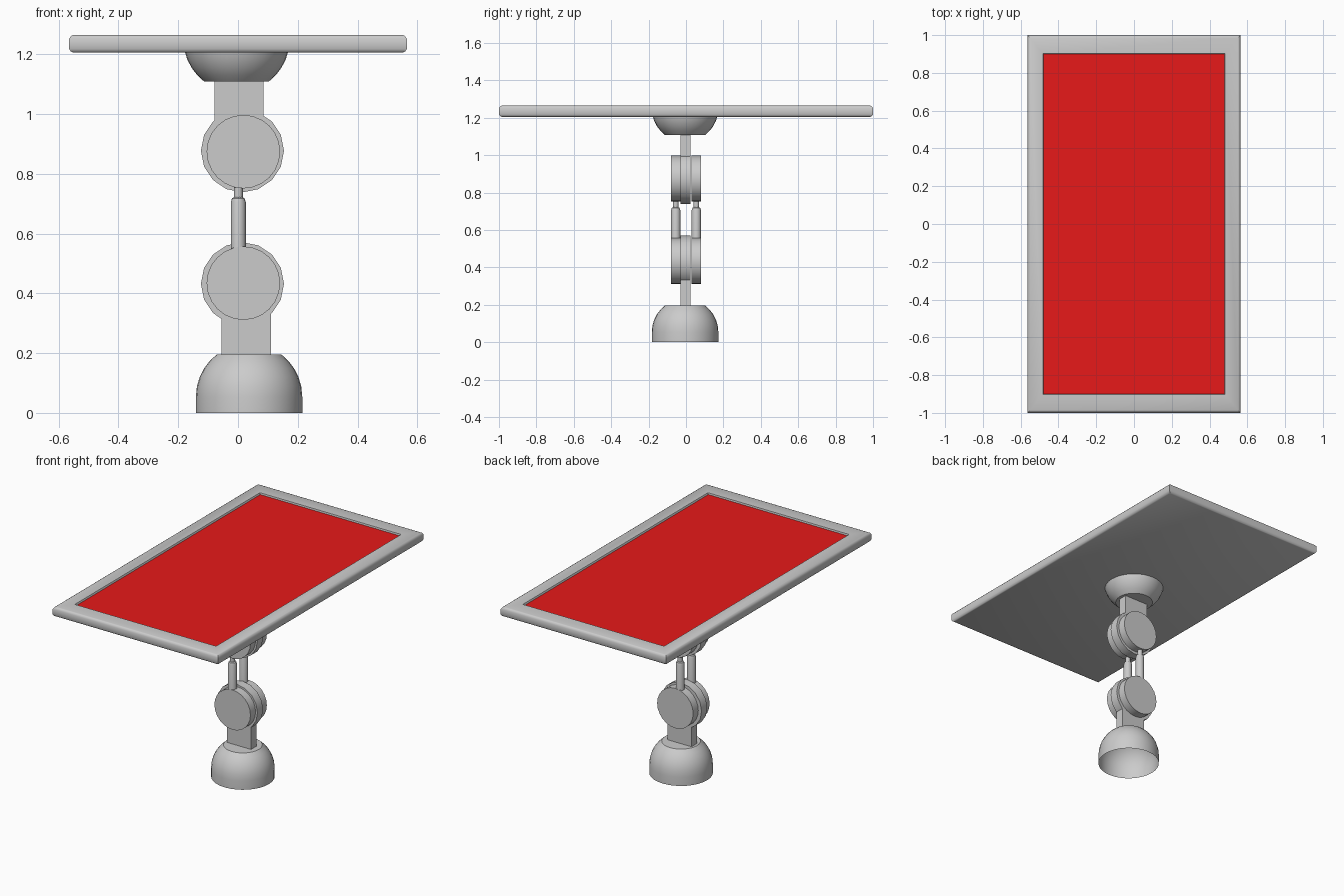
import bpy, bmesh, math

if "Cube" in bpy.data.objects:
    bpy.data.objects.remove(bpy.data.objects["Cube"])


def make(name, bm, color=None):
    bmesh.ops.recalc_face_normals(bm, faces=bm.faces)
    me = bpy.data.meshes.new(name)
    bm.to_mesh(me)
    bm.free()
    ob = bpy.data.objects.new(name, me)
    bpy.context.collection.objects.link(ob)
    bpy.ops.object.select_all(action='DESELECT')
    ob.select_set(True)
    bpy.context.view_layer.objects.active = ob
    bpy.ops.object.shade_smooth_by_angle(angle=math.radians(35))
    if color:
        mat = bpy.data.materials.new(name)
        mat.diffuse_color = color
        mat.use_nodes = True
        mat.node_tree.nodes["Principled BSDF"].inputs["Base Color"].default_value = mat.diffuse_color
        me.materials.append(mat)
    return ob


def loft(name, rings, caps=(True, True), color=None):
    """Skin a list of closed point rings, with optional end caps."""
    bm = bmesh.new()
    vs = [[bm.verts.new(p) for p in r] for r in rings]
    n = len(vs[0])
    for a, b in zip(vs, vs[1:]):
        for i in range(n):
            j = (i + 1) % n
            bm.faces.new((a[i], a[j], b[j], b[i]))
    if caps[0]:
        bm.faces.new(vs[0][::-1])
    if caps[1]:
        bm.faces.new(vs[-1])
    return make(name, bm, color)


def circle(cx, cy, r, z, n):
    return [(cx + r * math.cos(math.tau * i / n), cy + r * math.sin(math.tau * i / n), z)
            for i in range(n)]


def rect(hx, hy, z):
    return [(-hx, -hy, z), (hx, -hy, z), (hx, hy, z), (-hx, hy, z)]


def turned(name, cx, cy, profile, n, caps=(True, True)):
    return loft(name, [circle(cx, cy, r, z, n) for r, z in profile], caps)


def disc(name, cx, cz, r, y0, y1, n):
    """Joint disc with its axis along y."""
    return loft(name, [[(x, y, z) for x, z, _ in circle(cx, cz, r, 0, n)] for y in (y0, y1)])


def plate(name, x0, x1, y0, y1, z0, z1):
    return loft(name, [[(x0, y0, z), (x1, y0, z), (x1, y1, z), (x0, y1, z)] for z in (z0, z1)])


# domed foot (open underneath) and the inverted dome under the panel
R = 0.178
arc = [(math.sqrt(R * R - d * d), d) for d in (0, 0.035, 0.067, 0.095, 0.12, 0.141)]
turned("base_dome", 0.037, -0.005, [(R, 0)] + [(r, 0.054 + d) for r, d in arc], 32, (False, True))
turned("panel_mount", -0.005, -0.005, [(r, 1.25 - d) for r, d in arc], 32)

# flat stems with the central joint discs
plate("lower_stem", -0.055, 0.11, -0.03, 0.025, 0.18, 0.42)
plate("upper_stem", -0.078, 0.085, -0.03, 0.025, 0.89, 1.12)
disc("lower_joint", 0.015, 0.432, 0.139, -0.03, 0.025, 16)
disc("upper_joint", 0.015, 0.877, 0.139, -0.03, 0.025, 16)

# paired outer discs, arms and pistons
for side, s in (("front", -1), ("back", 1)):
    y0, y1 = sorted((s * 0.03, s * 0.08))
    disc(f"lower_{side}_disc", 0.018, 0.434, 0.123, y0, y1, 24)
    disc(f"upper_{side}_disc", 0.018, 0.874, 0.123, y0, y1, 24)
    turned(f"{side}_arm", 0.001, s * 0.055,
           [(0.025, 0.45), (0.025, 0.705), (0.021, 0.718), (0.014, 0.722)], 16)
    turned(f"{side}_piston", 0.001, s * 0.055, [(0.015, 0.7), (0.015, 0.8)], 12)

# panel frame with a shallow recess for the screen
loft("panel_frame", [rect(0.551, 0.986, 1.205), rect(0.559, 0.994, 1.209), rect(0.565, 1.0, 1.218),
                     rect(0.565, 1.0, 1.252), rect(0.559, 0.994, 1.261), rect(0.551, 0.986, 1.265),
                     rect(0.482, 0.902, 1.265), rect(0.478, 0.9, 1.255)], (True, False))
loft("screen", [rect(0.478, 0.9, 1.255)], (False, True), (0.8, 0.01, 0.01, 1))
